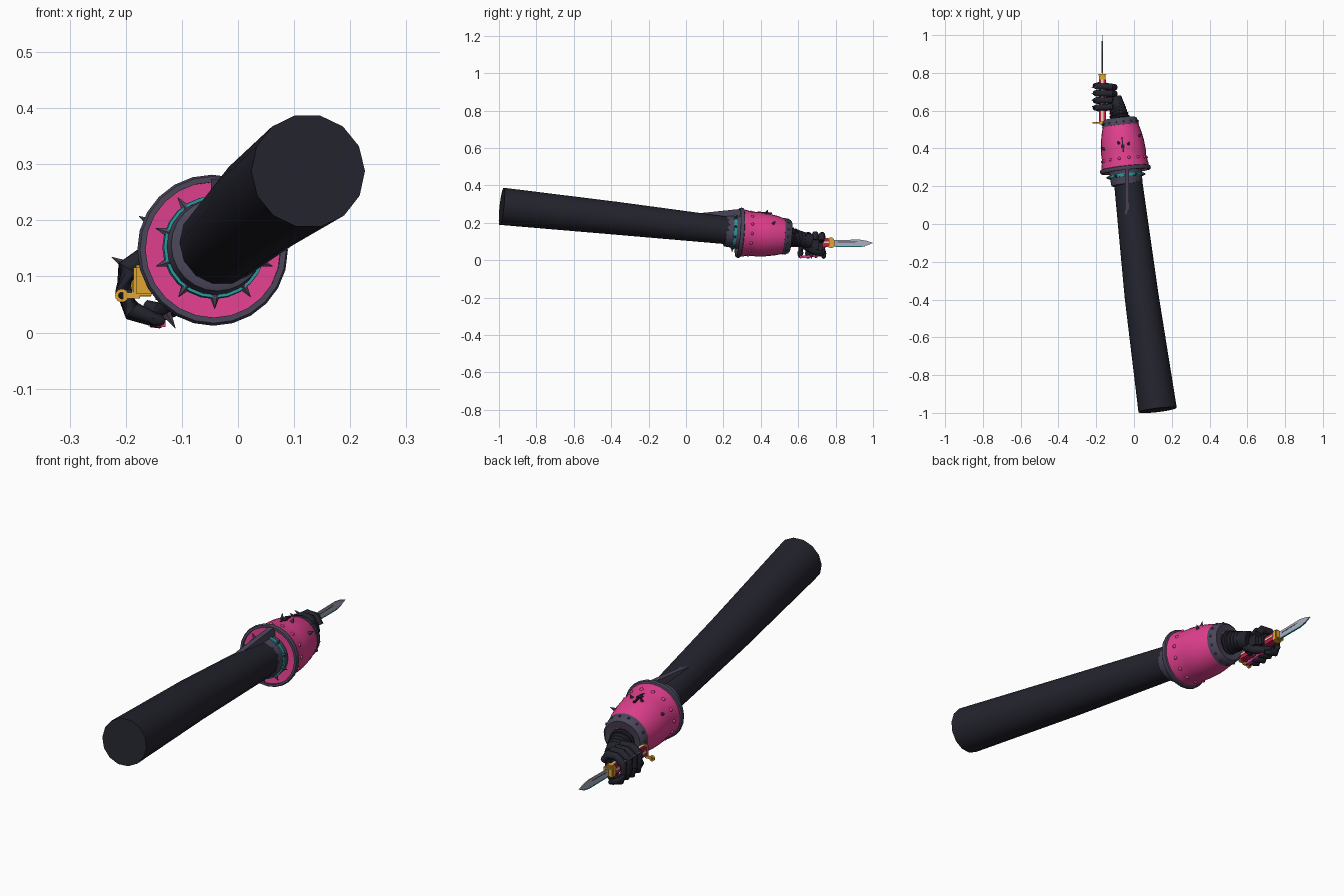
import bpy, bmesh, math
from mathutils import Vector, Matrix

cube = bpy.data.objects.get("Cube")
if cube:
    bpy.data.objects.remove(cube, do_unlink=True)


def material(name, rgb):
    m = bpy.data.materials.new(name)
    m.use_nodes = True
    m.diffuse_color = (*rgb, 1)
    m.node_tree.nodes["Principled BSDF"].inputs["Base Color"].default_value = (*rgb, 1)
    return m


black = material("black cloth", (0.017, 0.017, 0.027))
pink = material("pink", (0.75, 0.05, 0.27))
grey = material("dark grey", (0.07, 0.06, 0.1))
teal = material("teal", (0.02, 0.33, 0.34))
gold = material("gold", (0.75, 0.38, 0.03))
red = material("red", (0.55, 0.015, 0.06))
steel = material("steel", (0.42, 0.43, 0.52))
cream = material("cream", (0.8, 0.7, 0.5))


def finish(name, bm, mat):
    bmesh.ops.recalc_face_normals(bm, faces=bm.faces)
    me = bpy.data.meshes.new(name)
    bm.to_mesh(me)
    bm.free()
    me.materials.append(mat)
    me.shade_smooth()
    me.set_sharp_from_angle(angle=math.radians(40))
    ob = bpy.data.objects.new(name, me)
    bpy.context.collection.objects.link(ob)
    return ob


def frame(axis):
    """Two directions across an axis: sideways and upward."""
    axis = Vector(axis).normalized()
    ref = Vector((0, 0, 1)) if abs(axis.z) < 0.9 else Vector((0, 1, 0))
    side = axis.cross(ref).normalized()
    return side, side.cross(axis)


def tube(name, points, radii, mat, sides=12, axis=None, closed=False):
    """Rings of the given radii joined along a path."""
    bm = bmesh.new()
    pts = [Vector(p) for p in points]
    rings = []
    for i, (p, r) in enumerate(zip(pts, radii)):
        d = axis or pts[min(i + 1, len(pts) - 1)] - pts[max(i - 1, 0)]
        u, v = frame(d)
        rings.append([bm.verts.new(p + r * (u * math.cos(a) + v * math.sin(a)))
                      for a in (math.tau * k / sides for k in range(sides))])
    pairs = list(zip(rings, rings[1:]))
    if closed:
        pairs.append((rings[-1], rings[0]))
    for a, b in pairs:
        for k in range(sides):
            n = (k + 1) % sides
            bm.faces.new((a[k], a[n], b[n], b[k]))
    if not closed:
        bm.faces.new(rings[0])
        bm.faces.new(rings[-1])
    return finish(name, bm, mat)


def lathe(name, origin, axis, profile, mat, sides=24, closed=False):
    """Turn (distance, radius) pairs around an axis."""
    axis = Vector(axis).normalized()
    return tube(name, [Vector(origin) + axis * t for t, r in profile],
                [r for t, r in profile], mat, sides, axis, closed)


def spike(name, base, direction, length, radius, mat=grey):
    lathe(name, base, direction, [(-0.005, radius), (length, 0.0006)], mat, 6)


def box(name, centre, size, mat, bevel=0.0):
    bm = bmesh.new()
    bmesh.ops.create_cube(bm, size=1, matrix=Matrix.Translation(centre) @ Matrix.Diagonal((*size, 1)))
    if bevel:
        bmesh.ops.bevel(bm, geom=bm.edges, offset=bevel, segments=2, affect='EDGES')
    return finish(name, bm, mat)


def plate(name, outline, x, thick, mat):
    """Flat side-view outline (y, z) given a thickness across x."""
    bm = bmesh.new()
    face = bm.faces.new([bm.verts.new((x - thick / 2, y, z)) for y, z in outline])
    out = bmesh.ops.extrude_face_region(bm, geom=[face])
    bmesh.ops.translate(bm, vec=(thick, 0, 0),
                        verts=[g for g in out["geom"] if isinstance(g, bmesh.types.BMVert)])
    return finish(name, bm, mat)


# Long sleeve
tube("sleeve", [(0.125, -0.985, 0.288), (0.04, -0.38, 0.225), (-0.04, 0.3, 0.15)],
     [0.102, 0.09, 0.073], black, 14, axis=Vector((-0.12, 1, -0.11)))

# Spiked cuff behind the gauntlet
AXIS = Vector((-0.11, 1, -0.08)).normalized()
SIDE, UP = frame(AXIS)
CUFF = Vector((-0.037, 0.205, 0.156))
lathe("cuff", CUFF, AXIS, [(0, 0.072), (0.004, 0.082), (0.08, 0.089), (0.085, 0.07)], grey)
lathe("cuff_band", CUFF, AXIS, [(0.043, 0.08), (0.043, 0.091), (0.058, 0.092), (0.058, 0.08)],
      teal, closed=True)
for k in range(10):
    a = math.tau * (k + 0.5) / 10
    out = SIDE * math.cos(a) + UP * math.sin(a)
    spike("cuff_spike", CUFF + AXIS * 0.05 + out * 0.087, out, 0.023, 0.011)
plate("cuff_fin", [(0.05, 0.249), (0.3, 0.275), (0.3, 0.2), (0.2, 0.21), (0.05, 0.235)],
      -0.037, 0.022, grey)

# Gauntlet shell with dark rims
ROOT = Vector((-0.045, 0.283, 0.147))
lathe("gauntlet", ROOT, AXIS, [(0.008, 0.07), (0.004, 0.126), (0.03, 0.125), (0.06, 0.118),
      (0.1, 0.119), (0.15, 0.115), (0.2, 0.106), (0.25, 0.092), (0.272, 0.085), (0.272, 0.05)], pink)
lathe("gauntlet_front_rim", ROOT, AXIS, [(-0.006, 0.121), (-0.006, 0.131), (0.003, 0.135),
      (0.014, 0.133), (0.018, 0.122)], grey, closed=True)
lathe("gauntlet_back_rim", ROOT, AXIS, [(0.238, 0.09), (0.238, 0.098), (0.272, 0.09),
      (0.278, 0.082), (0.274, 0.05)], grey, closed=True)
for k in range(14):
    a = math.tau * k / 14
    out = SIDE * math.cos(a) + UP * math.sin(a)
    lathe("rim_rivet", ROOT + AXIS * 0.255 + out * 0.092, out,
          [(0, 0.006), (0.005, 0.005), (0.007, 0.002)], grey, 8)
    lathe("shell_stud", ROOT + AXIS * 0.058 + out * 0.116, out,
          [(0, 0.009), (0.006, 0.007), (0.009, 0.003)], pink, 8)
for t, a, r in [(0.14, 1.75, 0.113), (0.13, 1.3, 0.114), (0.17, 0.6, 0.109), (0.12, 2.6, 0.115)]:
    out = SIDE * math.cos(a) + UP * math.sin(a)
    spike("shell_spike", ROOT + AXIS * t + out * r, out + AXIS * 0.4, 0.024, 0.01)

# Stitched slit on top of the shell
for t in (0.1, 0.12, 0.14, 0.16):
    p = ROOT + AXIS * t + UP * 0.117
    box("stitch", p, (0.02 if t == 0.12 else 0.007, 0.02, 0.008), black)

# Wrist with wrapped rings, bending into the hand
wrist = [Vector(p) for p in [(-0.072, 0.54, 0.127), (-0.08, 0.585, 0.12),
                             (-0.09, 0.625, 0.11), (-0.105, 0.665, 0.1)]]
tube("wrist", wrist, [0.048, 0.045, 0.041, 0.04], black, 14)
for i in range(5):
    p = wrist[0].lerp(wrist[2], 0.25 + i * 0.19)
    r = 0.054 - i * 0.003
    lathe("wrist_wrap", p, wrist[2] - wrist[0],
          [(-0.008, r - 0.01), (-0.003, r), (0.003, r), (0.008, r - 0.01)], black, 14, True)
palm = box("palm", (-0.122, 0.675, 0.085), (0.05, 0.11, 0.09), black, 0.018)

# Four fingers curled around the handle
CURL = [(-0.1, 0.105), (-0.122, 0.137), (-0.165, 0.14), (-0.198, 0.115),
        (-0.204, 0.075), (-0.188, 0.04), (-0.15, 0.025)]
for i in range(4):
    y = 0.622 + i * 0.034
    path = [(x, y + 0.004 * k * (i - 1.5) / 3, z - 0.004 * (i % 2)) for k, (x, z) in enumerate(CURL)]
    tube("finger", path, [0.016, 0.018, 0.016, 0.018, 0.015, 0.017, 0.011], black, 10)
    spike("knuckle_spike", (-0.206, y, 0.124), (-1, 0, 0.55), 0.022, 0.009)
    lathe("finger_tip", path[-1], (1, 0, -0.3), [(-0.004, 0.013), (0.014, 0.01), (0.02, 0.004)], black, 8)
tube("thumb", [(-0.1, 0.64, 0.075), (-0.118, 0.685, 0.047), (-0.138, 0.725, 0.036), (-0.165, 0.735, 0.05)],
     [0.02, 0.02, 0.017, 0.009], black, 10)
spike("thumb_spike", (-0.125, 0.67, 0.03), (0.6, 0, -1), 0.026, 0.01)
plate("palm_guard", [(0.61, 0.01), (0.725, 0.022), (0.72, 0.034), (0.61, 0.022)], -0.137, 0.016, pink)

# Knife handle with pale spine and gold fittings
HX = -0.168
box("handle", (HX, 0.655, 0.093), (0.032, 0.24, 0.046), red, 0.005)
box("handle_spine", (HX, 0.655, 0.1165), (0.012, 0.225, 0.006), cream)
for s in (-1, 1):
    box("handle_inlay", (HX + s * 0.0165, 0.655, 0.095), (0.004, 0.22, 0.008), cream)
box("guard", (HX, 0.775, 0.092), (0.036, 0.028, 0.056), gold, 0.005)
box("guard_lip", (HX, 0.79, 0.092), (0.046, 0.01, 0.04), gold, 0.003)
box("pommel", (HX, 0.536, 0.093), (0.036, 0.016, 0.054), gold, 0.004)
box("ring_arm", (-0.19, 0.536, 0.066), (0.03, 0.01, 0.01), gold)
lathe("pommel_ring", (-0.207, 0.531, 0.066), (0, 1, 0),
      [(0, 0.006), (0, 0.012), (0.01, 0.012), (0.01, 0.006)], gold, 14, True)

# Blade with a coloured cutting edge and a groove on each face
plate("blade", [(0.785, 0.074), (0.93, 0.073), (0.97, 0.08), (1.0, 0.092),
                (0.965, 0.104), (0.93, 0.11), (0.785, 0.108)], HX, 0.005, steel)
plate("blade_edge", [(0.8, 0.071), (0.93, 0.07), (0.97, 0.077), (0.93, 0.075), (0.8, 0.076)],
      HX, 0.006, teal)
plate("blade_groove", [(0.81, 0.094), (0.91, 0.096), (0.92, 0.1), (0.81, 0.099)], HX, 0.006, grey)
